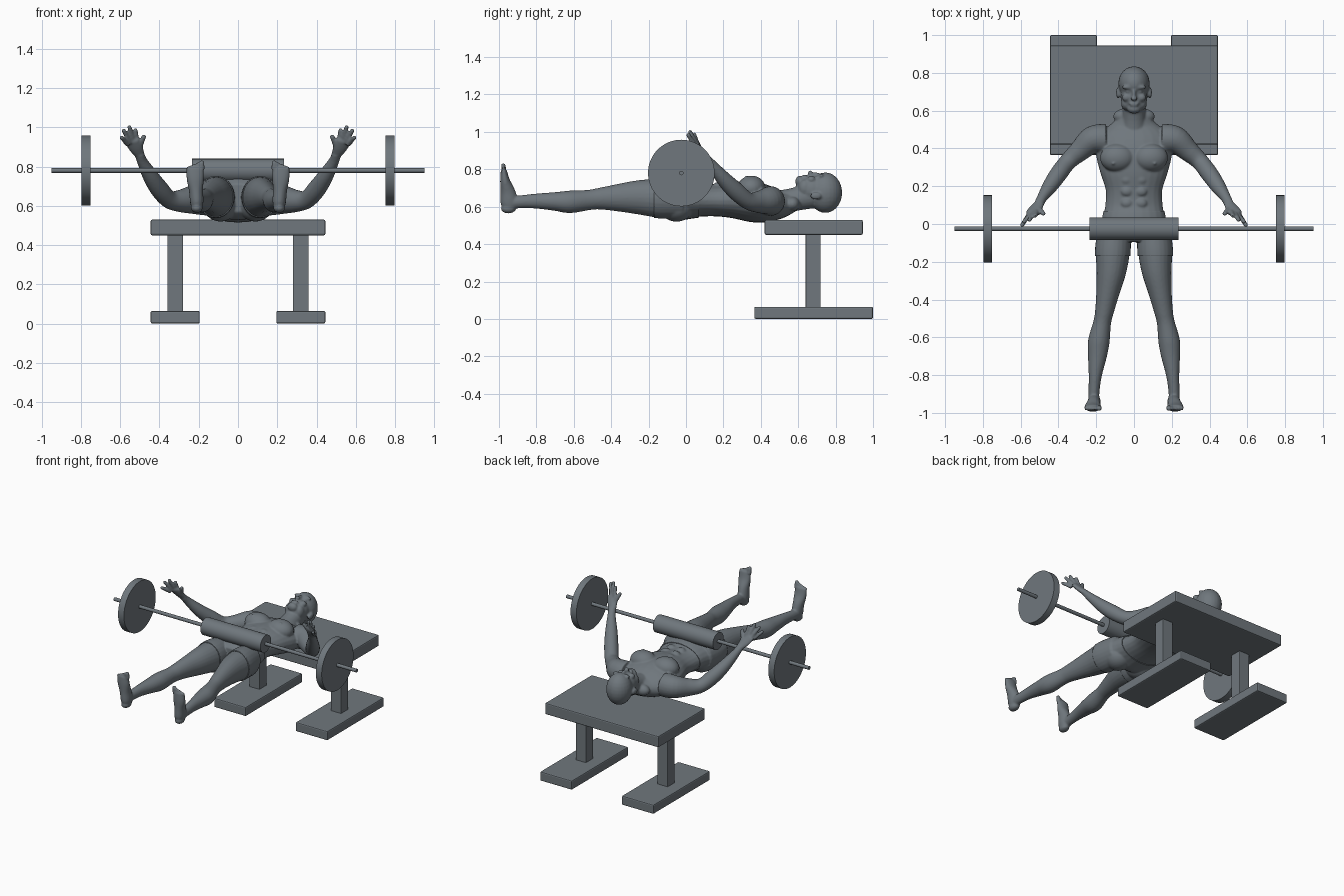
import bpy, bmesh, math
from mathutils import Vector, Matrix

cube = bpy.data.objects.get("Cube")
if cube:
    bpy.data.objects.remove(cube, do_unlink=True)

grey = bpy.data.materials.new("slate_grey")
grey.use_nodes = True
colour = (.16, .185, .205, 1)
grey.diffuse_color = colour
for node in grey.node_tree.nodes:
    if node.type == "BSDF_PRINCIPLED":
        node.inputs["Base Color"].default_value = colour


def box(name, low, high, bevel=.008):
    """Bevelled block between two corners."""
    low, high = Vector(low), Vector(high)
    bpy.ops.mesh.primitive_cube_add(size=1, location=(low + high) / 2)
    block = bpy.context.object
    block.name = name
    block.data.transform(Matrix.Diagonal((*(high - low), 1)))
    block.data.materials.append(grey)
    mod = block.modifiers.new("bevel", "BEVEL")
    mod.width, mod.segments = bevel, 2
    return block


def rod(name, centre_x, length, radius, sides=48):
    """Cylinder lying along x on the barbell axis."""
    bpy.ops.mesh.primitive_cylinder_add(
        vertices=sides, radius=radius, depth=length,
        location=(centre_x, -.025, .78), rotation=(0, math.pi / 2, 0))
    part = bpy.context.object
    part.name = name
    part.data.materials.append(grey)
    bpy.ops.object.shade_smooth_by_angle()
    return part


# Bench
box("bench_top", (-.445, .42, .45), (.445, .945, .53))
for side, label in ((1, "left"), (-1, "right")):
    box(label + "_bench_post", (side * .32 - .04, .64, .06), (side * .32 + .04, .72, .46), .003)
    box(label + "_bench_foot", (side * .32 - .125, .365, 0), (side * .32 + .125, 1, .065))

# Barbell
rod("bar", 0, 1.9, .012, 24)
rod("hip_pad", 0, .47, .06)
for side, label in ((1, "left"), (-1, "right")):
    rod(label + "_weight_plate", side * .775, .046, .178, 64)

# Body: overlapping lofts and ellipsoids fused into one skin
bm = bmesh.new()


def ball(centre, radii):
    matrix = Matrix.Translation(centre) @ Matrix.Diagonal((*radii, 1))
    bmesh.ops.create_uvsphere(bm, u_segments=24, v_segments=14, radius=1, matrix=matrix)


def pair(centre, radii):
    x, y, z = centre
    for side in (1, -1):
        ball((side * x, y, z), radii)


def spline(a, b, c, d, t):
    return [q + t / 2 * (r - p + t * (2 * p - 5 * q + 4 * r - s + t * (3 * (q - r) + s - p)))
            for p, q, r, s in zip(a, b, c, d)]


def loft(stations, side=1, hint=(0, 0, 1), steps=5, sides=24):
    """Smooth tube through (x, y, z, width radius, depth radius) stations."""
    ends = [stations[0]] + list(stations) + [stations[-1]]
    rows = [spline(*ends[i:i + 4], k / steps)
            for i in range(len(stations) - 1) for k in range(steps)]
    rows.append(list(stations[-1]))
    points = [Vector((side * row[0], row[1], row[2])) for row in rows]
    rings = []
    for i, (point, row) in enumerate(zip(points, rows)):
        along = (points[min(i + 1, len(points) - 1)] - points[max(i - 1, 0)]).normalized()
        across = along.cross(Vector(hint)).normalized()
        deep = across.cross(along)
        rings.append([bm.verts.new(point + across * row[3] * math.cos(a) + deep * row[4] * math.sin(a))
                      for a in (math.tau * k / sides for k in range(sides))])
    for ring, following in zip(rings, rings[1:]):
        for k in range(sides):
            n = (k + 1) % sides
            bm.faces.new((ring[k], ring[n], following[n], following[k]))
    bm.faces.new(rings[0])
    bm.faces.new(rings[-1])


def digit(base, tip, radius, side):
    """Finger or toe with a rounded end."""
    loft([(*base, radius * 1.1, radius * 1.1), (*tip, radius, radius)], side, (1, 0, 0), 3, 12)
    ball((side * tip[0], tip[1], tip[2]), (radius,) * 3)


# Torso and neck
torso = [(-.09, .14, .64, .07), (-.04, .178, .64, .105), (.03, .165, .64, .1),
         (.1, .152, .635, .087), (.18, .15, .635, .088), (.27, .178, .635, .1),
         (.36, .2, .625, .108), (.43, .2, .615, .1), (.49, .17, .61, .08),
         (.53, .12, .615, .065), (.57, .07, .63, .055)]
loft([(0, y, z, wide, deep) for y, wide, z, deep in torso])
loft([(0, .47, .615, .075, .07), (0, .56, .635, .062, .062), (0, .67, .66, .062, .07)])
pair((.088, .35, .7), (.092, .075, .066))
pair((.09, -.05, .605), (.085, .09, .08))
pair((.05, .57, .615), (.06, .04, .04))
for row in range(3):
    pair((.038, .11 + row * .062, .708), (.033, .028, .024))
pair((.11, .32, .762), (.006, .006, .006))

# Head and face
ball((0, .745, .675), (.083, .09, .108))
ball((0, .675, .69), (.071, .09, .077))
ball((0, .61, .735), (.036, .026, .03))
pair((.04, .637, .7), (.028, .035, .045))
pair((.03, .724, .764), (.034, .012, .014))
pair((.032, .702, .754), (.014, .009, .012))
pair((.04, .67, .745), (.024, .022, .02))
ball((0, .685, .768), (.011, .035, .018))
ball((0, .664, .778), (.017, .012, .016))
ball((0, .638, .763), (.026, .005, .01))
ball((0, .628, .761), (.023, .006, .01))
pair((.083, .695, .658), (.012, .03, .02))

leg = [(.105, -.02, .64, .08, .095), (.112, -.14, .645, .09, .103), (.12, -.25, .65, .079, .092),
       (.138, -.36, .648, .062, .074), (.156, -.46, .643, .05, .058), (.168, -.52, .636, .047, .054),
       (.186, -.62, .626, .057, .06), (.194, -.7, .628, .05, .05), (.205, -.8, .63, .035, .04),
       (.212, -.89, .626, .029, .034), (.212, -.95, .62, .03, .036)]
foot = [(.208, -.945, .575, .024, .03), (.21, -.945, .62, .034, .046), (.214, -.953, .68, .036, .04),
        (.218, -.968, .74, .044, .026), (.219, -.974, .795, .044, .016)]
arm = [(.15, .45, .63, .08, .08), (.22, .445, .632, .073, .075), (.29, .385, .625, .056, .058),
       (.35, .33, .632, .046, .046), (.4, .265, .685, .046, .048), (.445, .2, .75, .04, .04),
       (.487, .138, .825, .027, .027), (.503, .105, .865, .026, .02)]
palm = [(.5, .11, .86, .025, .019), (.52, .08, .895, .036, .017), (.54, .055, .93, .038, .014)]
fingers = [((.515, .065, .925), (.522, .045, .985)), ((.533, .058, .93), (.553, .022, 1.0)),
           ((.55, .05, .925), (.582, .012, .983)), ((.56, .045, .91), (.592, -.005, .948))]

for side in (1, -1):
    # Legs, feet and toes
    loft(leg, side)
    loft(foot, side, (0, 1, 0))
    ball((side * .21, -.95, .59), (.03, .04, .026))
    for k in range(5):
        x = .184 + k * .0175
        digit((x, -.972, .785), (x, -.977, .82 - .007 * k), .013 if k == 0 else .0095, side)
    # Arms, hands and fingers
    loft(arm, side)
    loft(palm, side, (0, 1, .6))
    for base, tip in fingers:
        digit(base, tip, .0115, side)
    digit((.505, .085, .89), (.48, .055, .952), .0125, side)

bmesh.ops.recalc_face_normals(bm, faces=bm.faces)
rough = bpy.data.meshes.new("body_parts")
bm.to_mesh(rough)
bm.free()
body = bpy.data.objects.new("body", rough)
bpy.context.collection.objects.link(body)
fuse = body.modifiers.new("fuse", "REMESH")
fuse.mode, fuse.voxel_size = "VOXEL", .006
relax = body.modifiers.new("relax", "SMOOTH")
relax.factor, relax.iterations = .5, 4
graph = bpy.context.evaluated_depsgraph_get()
skin = bpy.data.meshes.new_from_object(body.evaluated_get(graph))
body.modifiers.clear()
body.data = skin
skin.materials.clear()
skin.materials.append(grey)
skin.shade_smooth()

# Shorts: a band of the skin pushed outward
bm = bmesh.new()
bm.from_mesh(skin)
bm.normal_update()
for vert, normal in [(v, v.normal.copy()) for v in bm.verts]:
    vert.co += normal * .005
for point, normal in (((0, .07, 0), (0, 1, 0)), ((0, -.17, 0), (0, -1, 0)),
                      ((.3, 0, 0), (1, 0, 0)), ((-.3, 0, 0), (-1, 0, 0))):
    bmesh.ops.bisect_plane(bm, geom=bm.verts[:] + bm.edges[:] + bm.faces[:],
                           plane_co=point, plane_no=normal, clear_outer=True)
cloth = bpy.data.meshes.new("shorts")
bm.to_mesh(cloth)
bm.free()
cloth.materials.clear()
cloth.materials.append(grey)
shorts = bpy.data.objects.new("shorts", cloth)
bpy.context.collection.objects.link(shorts)
hem = shorts.modifiers.new("hem", "SOLIDIFY")
hem.thickness, hem.offset = .007, -1
